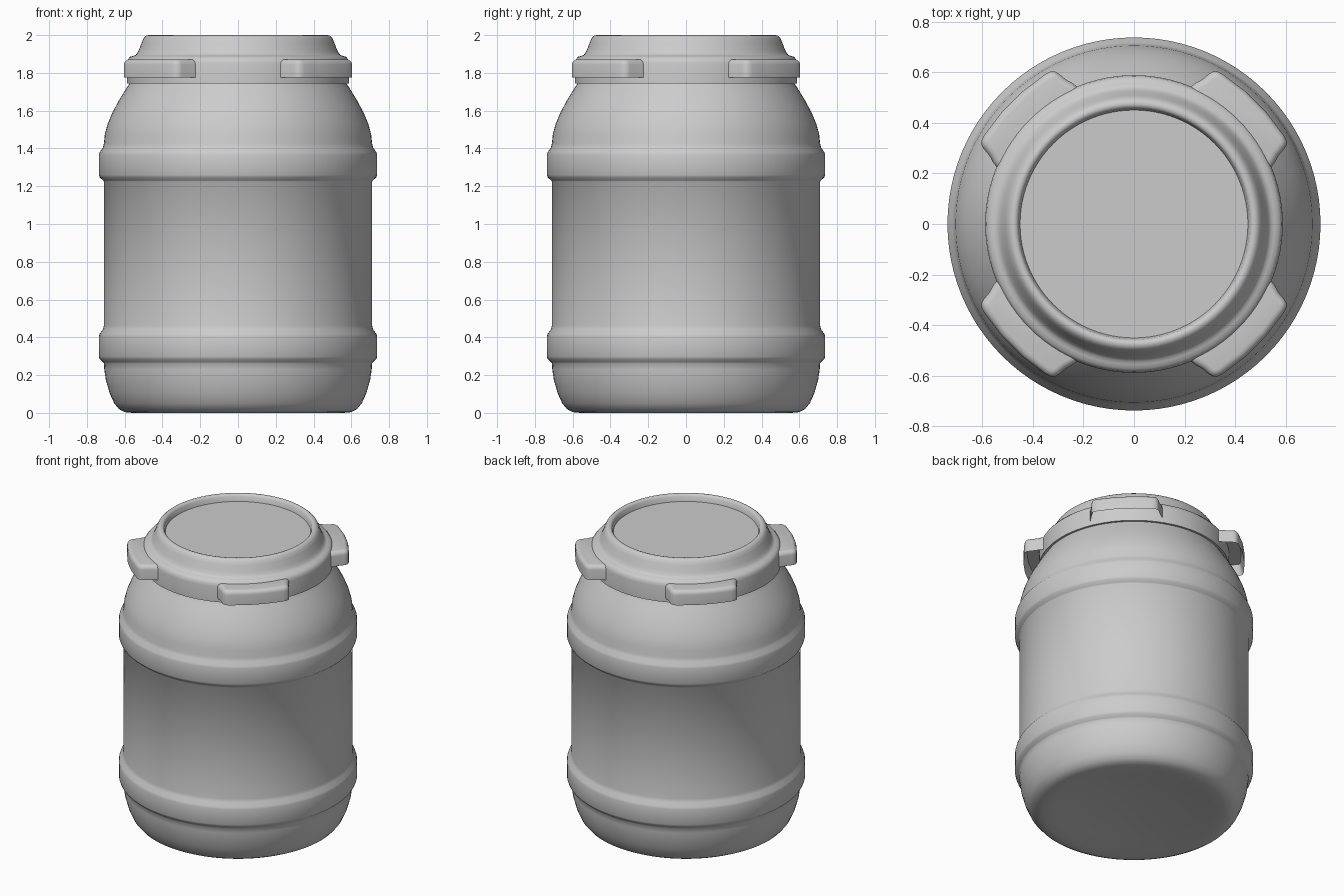
import bpy
import bmesh
from math import sin, cos, pi, radians

cube = bpy.data.objects.get("Cube")
if cube:
    bpy.data.objects.remove(cube, do_unlink=True)

plastic = bpy.data.materials.new("grey plastic")
plastic.use_nodes = True
GREY = (0.6, 0.6, 0.6, 1)
plastic.diffuse_color = GREY
plastic.node_tree.nodes["Principled BSDF"].inputs["Base Color"].default_value = GREY


def finish(bm, name, angle):
    """Turn a bmesh into a smooth shaded object."""
    bmesh.ops.recalc_face_normals(bm, faces=bm.faces)
    mesh = bpy.data.meshes.new(name)
    bm.to_mesh(mesh)
    bm.free()
    mesh.materials.append(plastic)
    obj = bpy.data.objects.new(name, mesh)
    bpy.context.collection.objects.link(obj)
    bpy.ops.object.select_all(action='DESELECT')
    obj.select_set(True)
    bpy.context.view_layer.objects.active = obj
    bpy.ops.object.shade_smooth_by_angle(angle=radians(angle))
    return obj


def lathe(name, profile, steps=96):
    """Spin a profile of (radius, height) points around z."""
    bm = bmesh.new()
    verts = [bm.verts.new((r, 0, z)) for r, z in profile]
    edges = [bm.edges.new(pair) for pair in zip(verts, verts[1:])]
    bmesh.ops.spin(bm, geom=verts + edges, cent=(0, 0, 0), axis=(0, 0, 1),
                   angle=2 * pi, steps=steps, use_merge=True)
    bmesh.ops.remove_doubles(bm, verts=bm.verts, dist=0.0005)
    return finish(bm, name, 50)


def band(z):
    """Raised hoop around the wall, starting at height z."""
    return [(0.71, z), (0.715, z + 0.006), (0.732, z + 0.022), (0.737, z + 0.035),
            (0.737, z + 0.14), (0.733, z + 0.155), (0.716, z + 0.178), (0.71, z + 0.2)]


# Barrel body with concave base, two hoops and a rounded shoulder
base = [(0, 0.04), (0.2, 0.035), (0.38, 0.02), (0.5, 0.005), (0.56, 0), (0.6, 0.004),
        (0.63, 0.02), (0.655, 0.05), (0.68, 0.105), (0.7, 0.175), (0.708, 0.23)]
shoulder = [(0.705, 1.475), (0.69, 1.53), (0.665, 1.59), (0.63, 1.655),
            (0.59, 1.72), (0.56, 1.765), (0.55, 1.85)]
lathe("barrel_body", base + band(0.263) + band(1.225) + shoulder)

# Screw lid with a stepped slope and a sunken top
lathe("lid", [(0.54, 1.745), (0.588, 1.745), (0.588, 1.85), (0.584, 1.87),
              (0.572, 1.885), (0.555, 1.89), (0.542, 1.895), (0.533, 1.905),
              (0.523, 1.925), (0.508, 1.965), (0.497, 1.988), (0.486, 1.997),
              (0.475, 2.0), (0.464, 1.997), (0.457, 1.988), (0.45, 1.955), (0, 1.955)])

# Four hollow finger grips, open underneath
half = [(0.5, 0.23), (0.565, 0.222), (0.595, 0.213), (0.63, 0.21), (0.648, 0.205),
        (0.66, 0.192), (0.667, 0.17), (0.672, 0.13), (0.682, 0.06)]
outline = half + [(u, -v) for u, v in reversed(half)]
for i, name in enumerate(["back_left", "back_right", "front_right", "front_left"]):
    a = pi / 4 + i * pi / 2
    bm = bmesh.new()
    floor = bm.faces.new([bm.verts.new((u * cos(a) - v * sin(a),
                                        u * sin(a) + v * cos(a), 1.775))
                          for u, v in outline])
    top = bmesh.ops.extrude_face_region(bm, geom=[floor], use_keep_orig=True)["geom"]
    bmesh.ops.translate(bm, verts=[g for g in top if isinstance(g, bmesh.types.BMVert)],
                        vec=(0, 0, 0.097))
    bmesh.ops.recalc_face_normals(bm, faces=bm.faces)
    # Soften the upper rim
    rim = [e for e in bm.edges if all(v.co.z > 1.85 for v in e.verts)]
    bmesh.ops.bevel(bm, geom=rim, offset=0.028, segments=4, profile=0.5,
                    affect='EDGES', clamp_overlap=True)
    # Push the pocket up from below
    under = min(bm.faces, key=lambda f: f.calc_center_median().z)
    bmesh.ops.inset_region(bm, faces=[under], thickness=0.022)
    bmesh.ops.translate(bm, verts=under.verts[:], vec=(0, 0, 0.07))
    finish(bm, "grip_" + name, 50)
